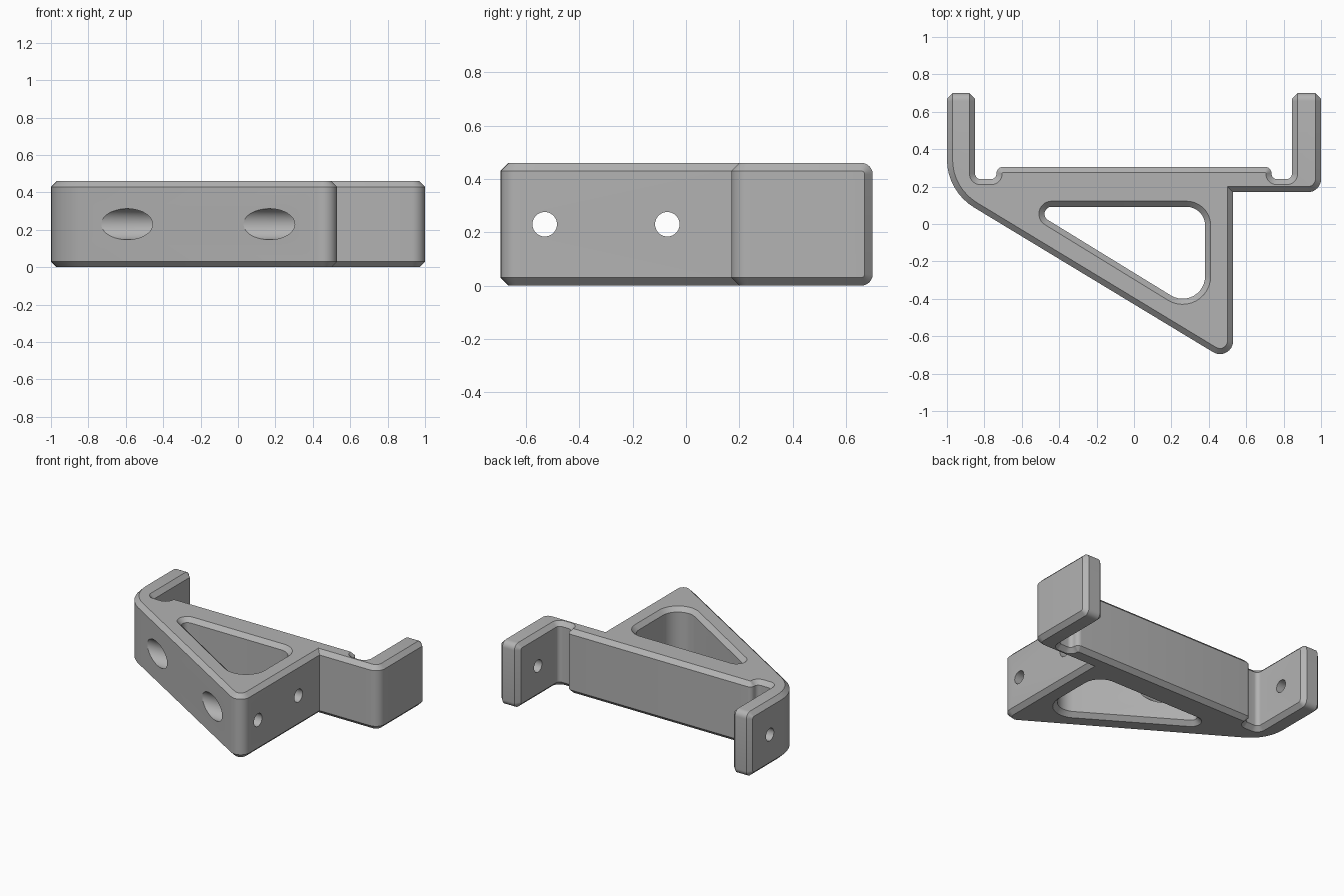
import bpy, bmesh, math
from mathutils import Vector, Matrix

if "Cube" in bpy.data.objects:
    bpy.data.objects.remove(bpy.data.objects["Cube"])

HEIGHT, CHAMFER, MID = 0.46, 0.03, 0.23

grey = bpy.data.materials.new("plain grey")
grey.use_nodes = True
grey.diffuse_color = (0.45, 0.45, 0.45, 1)
grey.node_tree.nodes["Principled BSDF"].inputs["Base Color"].default_value = (0.45, 0.45, 0.45, 1)


def rounded(corners, steps=8):
    """Outline through (x, y, radius) corners with tangent arcs."""
    out = []
    for i, (x, y, r) in enumerate(corners):
        p = Vector((x, y))
        if r == 0:
            out.append(p)
            continue
        a = (Vector(corners[i - 1][:2]) - p).normalized()
        b = (Vector(corners[(i + 1) % len(corners)][:2]) - p).normalized()
        half = a.angle(b) / 2
        centre = p + (a + b).normalized() * r / math.sin(half)
        start = p + a * r / math.tan(half) - centre
        end = p + b * r / math.tan(half) - centre
        turn = math.atan2(start.x * end.y - start.y * end.x, start.dot(end))
        for k in range(steps + 1):
            out.append(centre + Matrix.Rotation(turn * k / steps, 2) @ start)
    return out


def offset(ring, d):
    """Push a counter-clockwise outline outwards by d."""
    out = []
    for i, p in enumerate(ring):
        a = (p - ring[i - 1]).normalized()
        b = (ring[(i + 1) % len(ring)] - p).normalized()
        n = Vector((a.y + b.y, -a.x - b.x)).normalized()
        out.append(p + n * d / n.dot(Vector((a.y, -a.x))))
    return out


def loft(levels):
    """Closed solid through (outline, z) levels, bottom to top."""
    bm = bmesh.new()
    rings = [[bm.verts.new((p.x, p.y, z)) for p in ring] for ring, z in levels]
    for low, high in zip(rings, rings[1:]):
        for i in range(len(low)):
            bm.faces.new((low[i - 1], low[i], high[i], high[i - 1]))
    bm.faces.new(rings[0][::-1])
    bm.faces.new(rings[-1])
    bmesh.ops.recalc_face_normals(bm, faces=bm.faces)
    return bm


def to_object(bm, name):
    mesh = bpy.data.meshes.new(name)
    bm.to_mesh(mesh)
    bm.free()
    mesh.materials.append(grey)
    ob = bpy.data.objects.new(name, mesh)
    bpy.context.collection.objects.link(ob)
    return ob


def bore(x0, x1, y, radius):
    """Cylinder cutter lying along x."""
    bm = bmesh.new()
    place = Matrix.Translation(((x0 + x1) / 2, y, MID)) @ Matrix.Rotation(math.pi / 2, 4, "Y")
    bmesh.ops.create_cone(bm, cap_ends=True, segments=40, radius1=radius,
                          radius2=radius, depth=x1 - x0, matrix=place)
    return to_object(bm, "bore_cutter")


# Bracket body: two arms, raised back plate between grooves, triangular web
outline = rounded([
    (-1, 0.7, 0), (-1, 0.176, 0.3), (0.53, -0.75, 0.07), (0.53, 0.17, 0),
    (1, 0.17, 0.07), (1, 0.7, 0), (0.845, 0.7, 0), (0.845, 0.24, 0.03),
    (0.735, 0.24, 0.03), (0.735, 0.305, 0.033), (-0.735, 0.305, 0.033),
    (-0.735, 0.24, 0.03), (-0.85, 0.24, 0.03), (-0.85, 0.7, 0)])
bm = loft([(outline, 0), (outline, HEIGHT)])

# Round the upper and lower ends of the arm tips
tips = [e for e in bm.edges if all(v.co.y > 0.69 for v in e.verts)
        and abs(e.verts[0].co.z - e.verts[1].co.z) < 0.01]
bmesh.ops.bevel(bm, geom=tips, offset=0.042, segments=6, profile=0.5, affect="EDGES")
bm.normal_update()


# Chamfer every rim between the walls and the top, bottom and tip faces
def is_rim_face(f):
    at_tip = f.calc_center_median().y > 0.64 and abs(f.normal.x) < 0.01
    return abs(f.normal.z) > 0.5 or at_tip


rims = [e for e in bm.edges
        if is_rim_face(e.link_faces[0]) != is_rim_face(e.link_faces[1])]
bmesh.ops.bevel(bm, geom=rims, offset=CHAMFER, segments=1, affect="EDGES",
                clamp_overlap=False)
bracket = to_object(bm, "bracket_body")

# Triangular window with chamfered rims
window = rounded([(-0.575, 0.092, 0.038), (0.38, -0.494, 0.12), (0.38, 0.092, 0.1)], 12)
wide = offset(window, CHAMFER + 0.02)
cutters = [to_object(loft([(wide, -0.02), (window, CHAMFER),
                           (window, HEIGHT - CHAMFER), (wide, HEIGHT + 0.02)]),
                     "window_cutter")]

# Screw holes through the web, with wide access bores from the slanted side
for y in (-0.53, -0.07):
    cutters.append(bore(-1.2, 0.375, y, 0.083))
    cutters.append(bore(0.3, 0.7, y, 0.046))

# Pin holes in the arms: through on one side, blind on the other
cutters.append(bore(-1.2, -0.7, 0.475, 0.045))
cutters.append(bore(0.7, 0.95, 0.475, 0.045))

bpy.ops.object.select_all(action="DESELECT")
bracket.select_set(True)
bpy.context.view_layer.objects.active = bracket
for cutter in cutters:
    cutter.hide_render = True
    mod = bracket.modifiers.new("cut", "BOOLEAN")
    mod.operation = "DIFFERENCE"
    mod.solver = "EXACT"
    mod.object = cutter
    bpy.ops.object.modifier_apply(modifier=mod.name)
    bpy.data.objects.remove(cutter)

bpy.ops.object.shade_smooth_by_angle(angle=math.radians(30))
